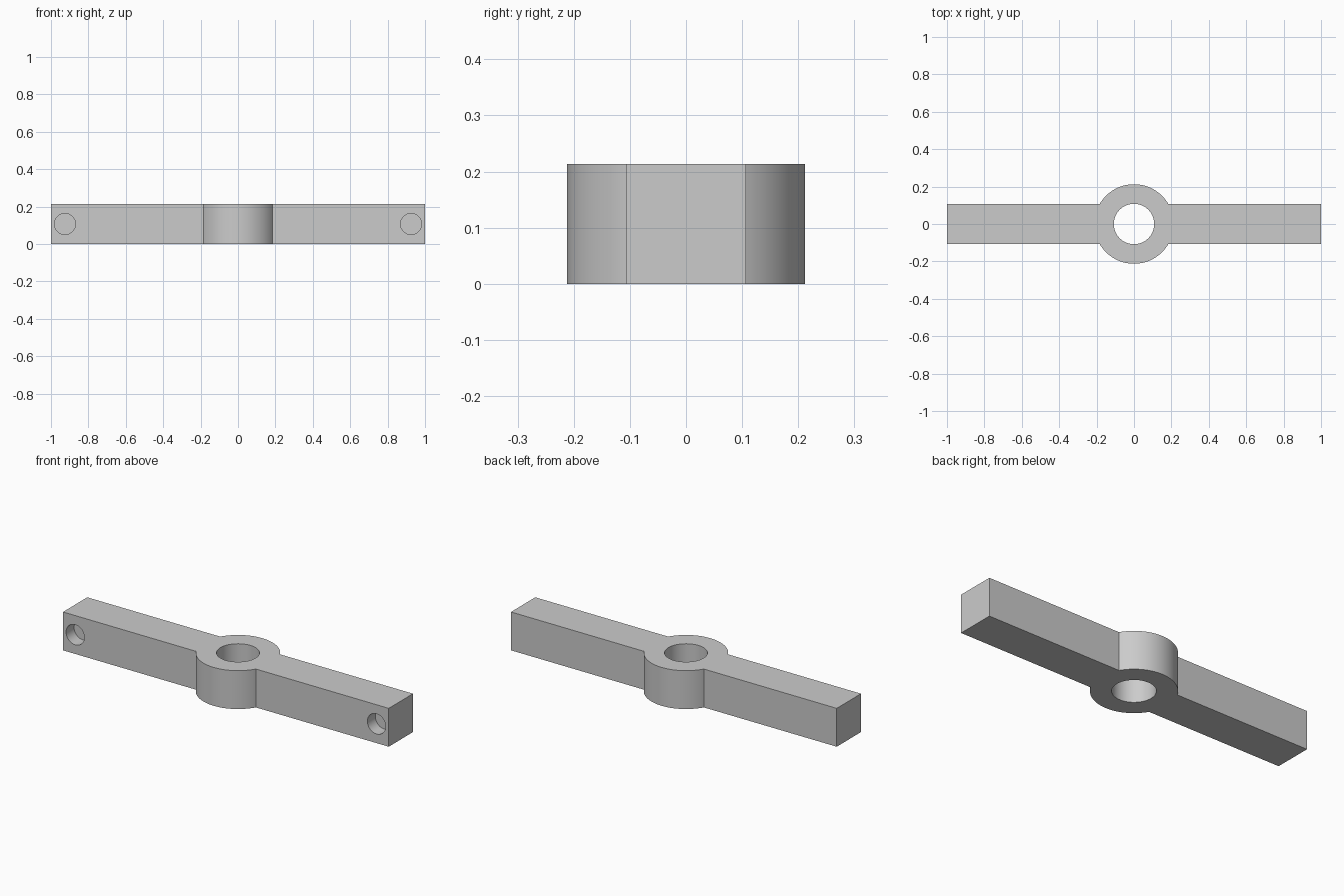
import bpy, bmesh, math

HEIGHT = 0.213
HALF_WIDTH = 0.1065
HUB_R = 0.2125
BORE_R = 0.108
PIN_R = 0.056
PIN_X = 0.925
PIN_DEPTH = 0.07

if "Cube" in bpy.data.objects:
    bpy.data.objects.remove(bpy.data.objects["Cube"], do_unlink=True)

grey = bpy.data.materials.new("plain grey")
grey.use_nodes = True
colour = (0.6, 0.6, 0.6, 1)
grey.diffuse_color = colour
grey.node_tree.nodes["Principled BSDF"].inputs["Base Color"].default_value = colour


def hub_arc(start, end, steps=48):
    angles = [start + (end - start) * i / steps for i in range(steps + 1)]
    return [(HUB_R * math.cos(a), HUB_R * math.sin(a)) for a in angles]


# Bar with round hub: one outline, extruded upward
join = math.asin(HALF_WIDTH / HUB_R)
outline = [(1, -HALF_WIDTH), (1, HALF_WIDTH)] + hub_arc(join, math.pi - join)
outline += [(-1, HALF_WIDTH), (-1, -HALF_WIDTH)] + hub_arc(math.pi + join, 2 * math.pi - join)
bm = bmesh.new()
base = bm.faces.new([bm.verts.new((x, y, 0)) for x, y in outline])
top = bmesh.ops.extrude_face_region(bm, geom=[base])["geom"]
bmesh.ops.translate(bm, vec=(0, 0, HEIGHT),
                    verts=[v for v in top if isinstance(v, bmesh.types.BMVert)])
bmesh.ops.recalc_face_normals(bm, faces=bm.faces)
mesh = bpy.data.meshes.new("hub_bar")
bm.to_mesh(mesh)
bm.free()
bar = bpy.data.objects.new("hub_bar", mesh)
bpy.context.collection.objects.link(bar)
mesh.materials.append(grey)


def drill(radius, depth, location, rotation=(0, 0, 0)):
    """Cut a round hole into the bar, then drop the cutter."""
    bpy.ops.mesh.primitive_cylinder_add(vertices=64, radius=radius, depth=depth,
                                        location=location, rotation=rotation)
    cutter = bpy.context.object
    cutter.name = "hole_cutter"
    cutter.hide_render = True
    cutter.data.materials.append(grey)
    cut = bar.modifiers.new("hole", "BOOLEAN")
    cut.operation = "DIFFERENCE"
    cut.solver = "EXACT"
    cut.object = cutter
    bpy.context.view_layer.objects.active = bar
    bpy.ops.object.modifier_apply(modifier=cut.name)
    bpy.data.objects.remove(cutter, do_unlink=True)


# Through bore in the hub, and blind pin holes in the front of each end
drill(BORE_R, HEIGHT * 2, (0, 0, HEIGHT / 2))
for side in (-1, 1):
    drill(PIN_R, PIN_DEPTH * 2, (side * PIN_X, -HALF_WIDTH, HEIGHT / 2), (math.pi / 2, 0, 0))

bpy.ops.object.select_all(action="DESELECT")
bar.select_set(True)
bpy.context.view_layer.objects.active = bar
bpy.ops.object.shade_smooth_by_angle(angle=math.radians(30))
